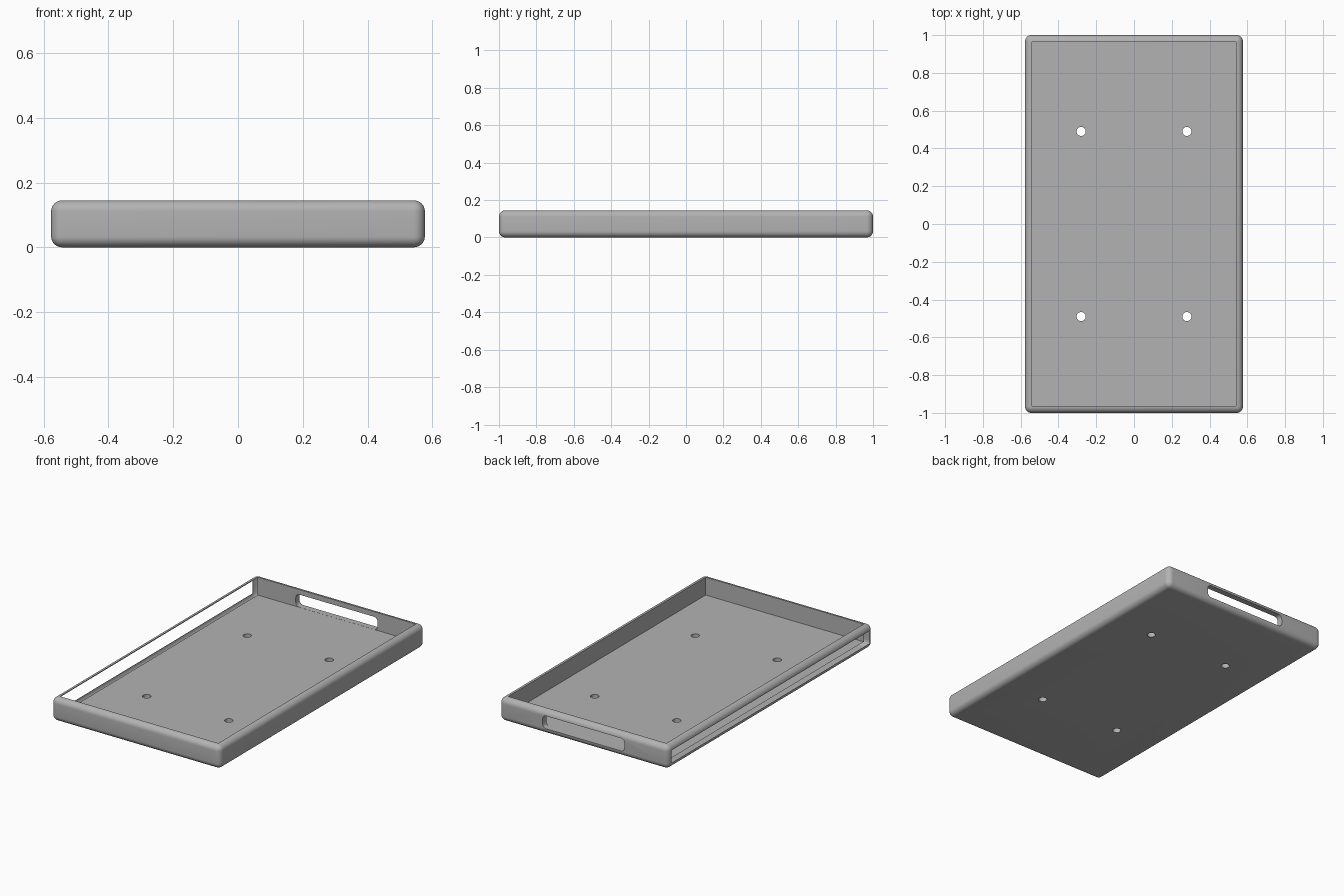
import bpy, bmesh, math
from mathutils import Matrix, Vector

cube = bpy.data.objects.get("Cube")
if cube:
    bpy.data.objects.remove(cube, do_unlink=True)

W, L, H = 1.154, 2.0, 0.145      # outer size
WALL, FLOOR, R = 0.037, 0.035, 0.034

grey = bpy.data.materials.new("plain_grey")
grey.use_nodes = True
colour = (0.45, 0.45, 0.45, 1)
grey.diffuse_color = colour
grey.node_tree.nodes["Principled BSDF"].inputs["Base Color"].default_value = colour


def add_object(name, bm):
    mesh = bpy.data.meshes.new(name)
    bm.to_mesh(mesh)
    bm.free()
    obj = bpy.data.objects.new(name, mesh)
    bpy.context.collection.objects.link(obj)
    return obj


def box(name, size, centre, radius=0, segments=6, only_y=False):
    bm = bmesh.new()
    bmesh.ops.create_cube(bm, size=1)
    bmesh.ops.scale(bm, vec=size, verts=bm.verts)
    if radius:
        edges = [e for e in bm.edges if not only_y
                 or abs(e.verts[0].co.y - e.verts[1].co.y) > 1e-4]
        bmesh.ops.bevel(bm, geom=edges, offset=radius, segments=segments,
                        profile=0.5, affect='EDGES')
    bmesh.ops.translate(bm, vec=centre, verts=bm.verts)
    return add_object(name, bm)


# Rounded outer body
tray = box("tray", (W, L, H), (0, 0, H / 2), R, 8)
tray.data.materials.append(grey)

# Cutters: inner pocket, handle slot in the back wall, four screw holes
cutters = [
    box("pocket_cutter", (W - 2 * WALL, L - 2 * WALL, 0.4), (0, 0, FLOOR + 0.2)),
    box("handle_cutter", (0.56, 0.2, 0.078), (0, L / 2, FLOOR + 0.0395), 0.025, 6, True),
]
for sx in (-1, 1):
    for sy in (-1, 1):
        bm = bmesh.new()
        bmesh.ops.create_cone(bm, cap_ends=True, segments=32, radius1=0.024,
                              radius2=0.024, depth=0.2,
                              matrix=Matrix.Translation((sx * 0.28, sy * 0.49, 0)))
        cutters.append(add_object("hole_cutter", bm))

for c in cutters:
    mod = tray.modifiers.new(c.name, 'BOOLEAN')
    mod.operation, mod.solver, mod.object = 'DIFFERENCE', 'EXACT', c
    c.hide_render = True

cut = bpy.data.meshes.new_from_object(
    tray.evaluated_get(bpy.context.evaluated_depsgraph_get()))
tray.modifiers.clear()
tray.data = cut
for c in cutters:
    bpy.data.objects.remove(c, do_unlink=True)

# Open long side: remove the flat wall faces, leaving the rounded rail
bm = bmesh.new()
bm.from_mesh(cut)
open_faces = [f for f in bm.faces if abs(f.normal.x) > 0.999
              and f.calc_center_median().x < -W / 2 + WALL + 0.005]
bmesh.ops.delete(bm, geom=open_faces, context='FACES')
bm.to_mesh(cut)
bm.free()

bpy.ops.object.select_all(action='DESELECT')
tray.select_set(True)
bpy.context.view_layer.objects.active = tray
bpy.ops.object.shade_smooth_by_angle(angle=math.radians(30))
